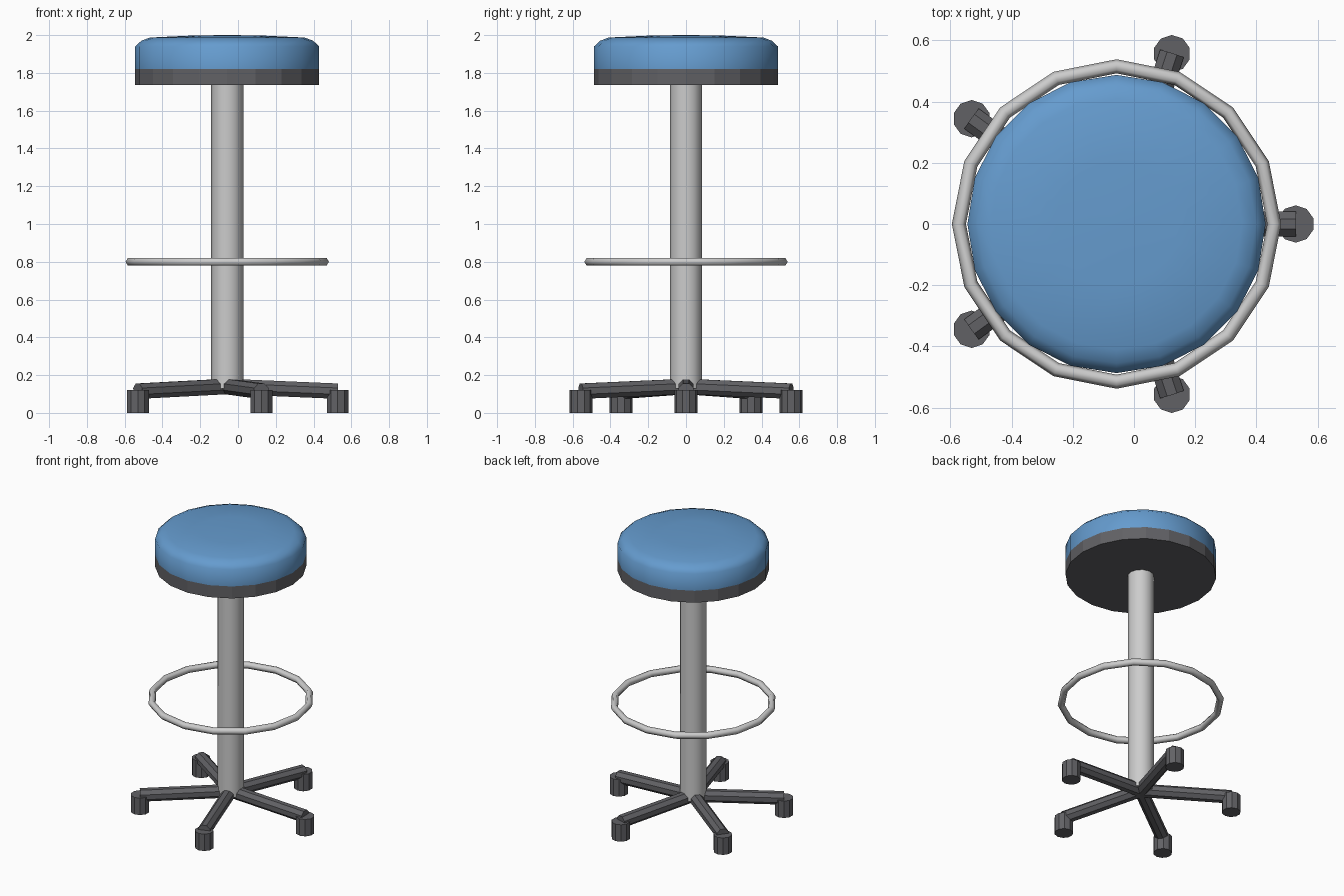
import bpy, bmesh, math
from mathutils import Vector

if "Cube" in bpy.data.objects:
    bpy.data.objects.remove(bpy.data.objects["Cube"])

CX = -0.057  # axis of the stool


def material(name, rgb):
    m = bpy.data.materials.new(name)
    m.diffuse_color = (*rgb, 1)
    m.use_nodes = True
    m.node_tree.nodes["Principled BSDF"].inputs["Base Color"].default_value = m.diffuse_color
    return m


BLUE = material("blue_fabric", (0.13, 0.33, 0.62))
DARK = material("dark_plastic", (0.12, 0.12, 0.13))
STEEL = material("steel", (0.6, 0.6, 0.6))


def finish(name, mat, smooth=None):
    ob = bpy.context.object
    ob.name = name
    ob.data.materials.append(mat)
    if smooth:
        bpy.ops.object.shade_smooth_by_angle(angle=math.radians(smooth))
    return ob


def rod(name, a, b, r, sides, mat, spin=0.0, smooth=None):
    """Straight cylinder from point a to point b."""
    a, b = Vector(a), Vector(b)
    d = b - a
    bpy.ops.mesh.primitive_cylinder_add(vertices=sides, radius=r, depth=d.length)
    ob = finish(name, mat, smooth)
    # spin the facets, then tilt towards b with a fixed roll
    for v in ob.data.vertices:
        x, y = v.co.x, v.co.y
        v.co.x = x * math.cos(spin) - y * math.sin(spin)
        v.co.y = x * math.sin(spin) + y * math.cos(spin)
    ob.rotation_euler = (0, math.atan2(math.hypot(d.x, d.y), d.z), math.atan2(d.y, d.x))
    ob.location = (a + b) / 2
    return ob


def lathe(name, profile, sides, mat, smooth):
    """Closed turned solid from (radius, z) points."""
    bm = bmesh.new()
    rings = []
    for r, z in profile:
        rings.append([bm.verts.new((CX + r * math.cos(2 * math.pi * i / sides),
                                    r * math.sin(2 * math.pi * i / sides), z))
                      for i in range(sides)])
    for lo, hi in zip(rings, rings[1:]):
        for i in range(sides):
            j = (i + 1) % sides
            bm.faces.new((lo[i], lo[j], hi[j], hi[i]))
    bm.faces.new(rings[0][::-1])
    bm.faces.new(rings[-1])
    me = bpy.data.meshes.new(name)
    bm.to_mesh(me)
    bm.free()
    ob = bpy.data.objects.new(name, me)
    bpy.context.collection.objects.link(ob)
    bpy.ops.object.select_all(action='DESELECT')
    ob.select_set(True)
    bpy.context.view_layer.objects.active = ob
    return finish(name, mat, smooth)


# Seat: padded cushion on a dark pan
lathe("seat_cushion", [(0.487, 1.82), (0.487, 1.94), (0.455, 1.97),
                       (0.41, 1.987), (0.2, 1.997), (0.03, 2.0)], 20, BLUE, 60)
rod("seat_pan", (CX, 0, 1.735), (CX, 0, 1.82), 0.487, 20, DARK)

# Column and foot ring
rod("column", (CX, 0, 0.13), (CX, 0, 1.74), 0.085, 12, STEEL, smooth=40)
bpy.ops.mesh.primitive_torus_add(location=(CX, 0, 0.80), major_segments=16,
                                 minor_segments=6, major_radius=0.515, minor_radius=0.023)
finish("foot_ring", STEEL, 65)

# Five spokes with feet
for k in range(5):
    a = 2 * math.pi * k / 5
    tip = (CX + 0.585 * math.cos(a), 0.585 * math.sin(a))
    rod(f"spoke_{k + 1}", (CX, 0, 0.14), (*tip, 0.115), 0.044, 8, DARK, spin=math.pi / 8)
    rod(f"foot_{k + 1}", (*tip, 0), (*tip, 0.12), 0.061, 10, DARK)
